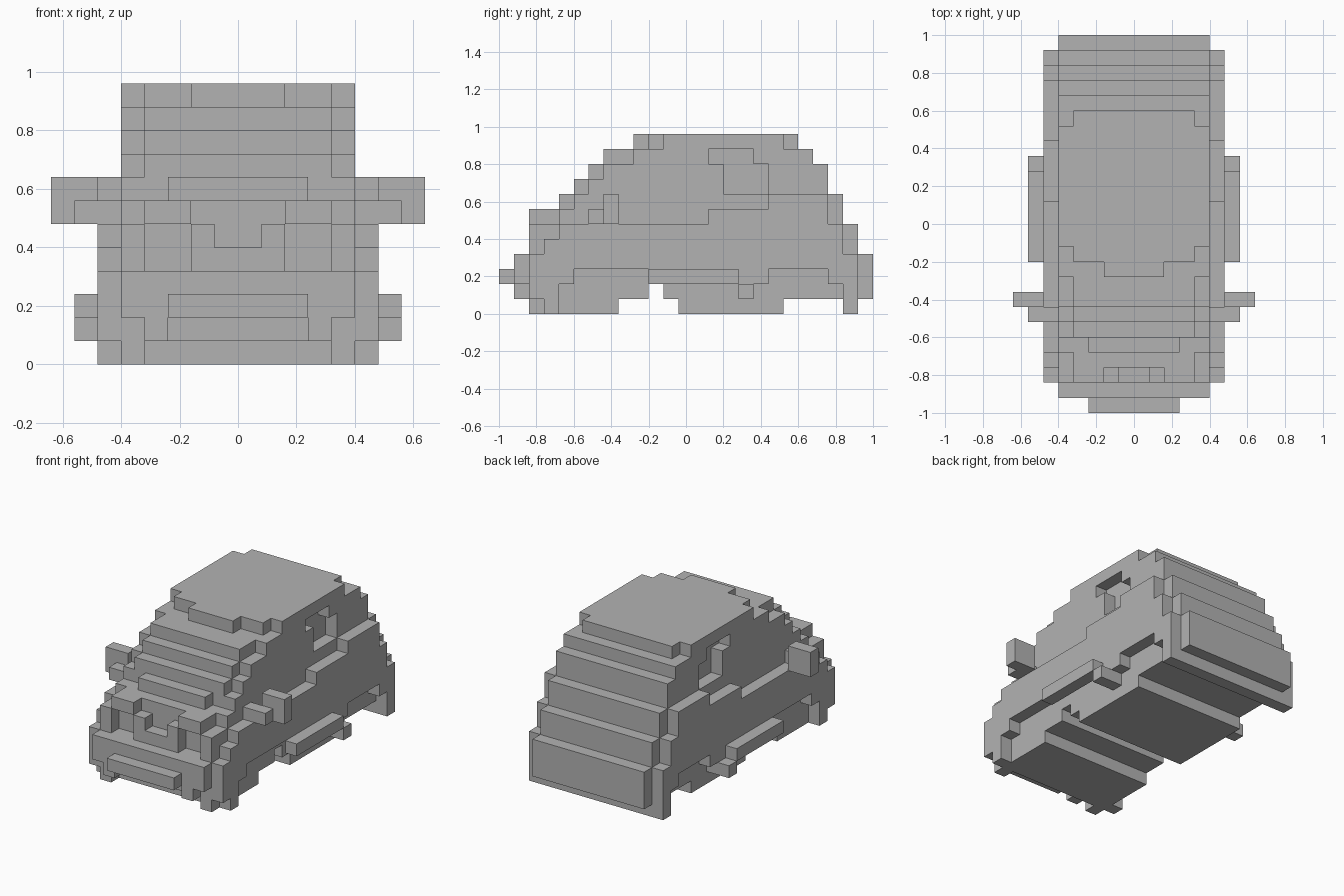
import bpy, bmesh
from mathutils import Vector

cube = bpy.data.objects.get("Cube")
if cube:
    bpy.data.objects.remove(cube, do_unlink=True)

UNIT = 0.08
cells = {}  # block cell -> part name


def fill(part, x, y, z):
    """Fill blocks on both sides; x counts out from the centre line."""
    for i in range(*x):
        for j in range(*y):
            for k in range(*z):
                cells[(i, j, k)] = cells[(-1 - i, j, k)] = part


def carve(x, y, z):
    for i in range(*x):
        for j in range(*y):
            for k in range(*z):
                cells.pop((i, j, k), None)
                cells.pop((-1 - i, j, k), None)


def steps(part, x, rows):
    """Stack of (start, end, bottom, top) columns along the length."""
    for start, end, bottom, top in rows:
        fill(part, x, (start, end), (bottom, top))


# Underbody with wheel blocks and hood
steps("underbody", (0, 5), [(2, 8, 0, 4), (8, 10, 1, 4), (10, 11, 2, 4),
                            (11, 12, 1, 4), (12, 19, 0, 4), (19, 23, 1, 4)])
fill("hood", (0, 4), (2, 5), (4, 7))
fill("hood", (4, 5), (2, 4), (4, 6))
fill("hood", (4, 5), (4, 5), (4, 7))

# Cabin, widest layers first
fill("cabin", (0, 5), (5, 24), (4, 6))
fill("cabin", (0, 5), (5, 23), (6, 8))
for k, glass, pillar, rear in [(8, 5, 6, 22), (9, 6, 7, 22), (10, 7, 9, 21)]:
    fill("cabin", (0, 4), (glass, rear), (k, k + 1))
    fill("cabin", (4, 5), (pillar, rear), (k, k + 1))
fill("cowl", (0, 3), (4, 5), (7, 8))

# Roof with cut corners
fill("roof", (0, 5), (11, 19), (11, 12))
fill("roof", (0, 4), (10, 20), (11, 12))
fill("roof", (0, 2), (9, 10), (11, 12))

# Stepped fenders and sills with wheel arches
steps("fenders", (5, 6), [(2, 3, 1, 4), (3, 4, 0, 5), (4, 5, 2, 6),
                          (5, 14, 3, 6), (14, 16, 3, 7), (16, 18, 2, 7),
                          (18, 22, 3, 8), (22, 23, 2, 6), (23, 24, 0, 4)])

# Rear apron and bumper
fill("rear_apron", (0, 5), (23, 24), (0, 4))
fill("rear_bumper", (0, 5), (24, 25), (1, 4))

# Front bumper, bumper feet and number plate bar
fill("front_bumper", (0, 5), (1, 2), (2, 4))
fill("front_bumper", (3, 4), (1, 2), (1, 2))
fill("front_bar", (0, 3), (0, 1), (2, 3))

# Running boards and side mirrors
fill("running_boards", (6, 7), (10, 16), (2, 3))
fill("running_boards", (5, 7), (16, 17), (1, 2))
fill("mirrors", (5, 7), (6, 7), (6, 7))
fill("mirrors", (6, 8), (7, 8), (6, 8))

# Cut-outs: headlights, hood notch, front underside, side windows
carve((2, 4), (2, 3), (4, 6))
carve((0, 2), (2, 3), (6, 7))
carve((0, 1), (2, 3), (5, 6))
carve((0, 4), (2, 3), (0, 1))
carve((4, 5), (15, 18), (8, 10))
carve((4, 5), (14, 17), (10, 11))

# Single paint
paint = bpy.data.materials.new("grey paint")
paint.use_nodes = True
grey = (0.45, 0.45, 0.45, 1)
paint.diffuse_color = grey
paint.node_tree.nodes["Principled BSDF"].inputs["Base Color"].default_value = grey

# Outer skin of each part, flat areas merged
for part in sorted(set(cells.values())):
    bm = bmesh.new()
    for cell, owner in cells.items():
        if owner != part:
            continue
        for axis in range(3):
            for side in (0, 1):
                near = list(cell)
                near[axis] += 2 * side - 1
                if tuple(near) in cells:
                    continue
                u, v = Vector(), Vector()
                u[(axis + 1) % 3] = v[(axis + 2) % 3] = 1
                base = Vector(cell)
                base[axis] += side
                ring = [base, base + u, base + u + v, base + v]
                if not side:
                    ring.reverse()
                bm.faces.new([bm.verts.new(p * UNIT - Vector((0, 1, 0))) for p in ring])
    bmesh.ops.remove_doubles(bm, verts=bm.verts, dist=0.001)
    bmesh.ops.dissolve_limit(bm, angle_limit=0.01, verts=bm.verts, edges=bm.edges)
    mesh = bpy.data.meshes.new(part)
    bm.to_mesh(mesh)
    bm.free()
    mesh.materials.append(paint)
    bpy.context.collection.objects.link(bpy.data.objects.new(part, mesh))
